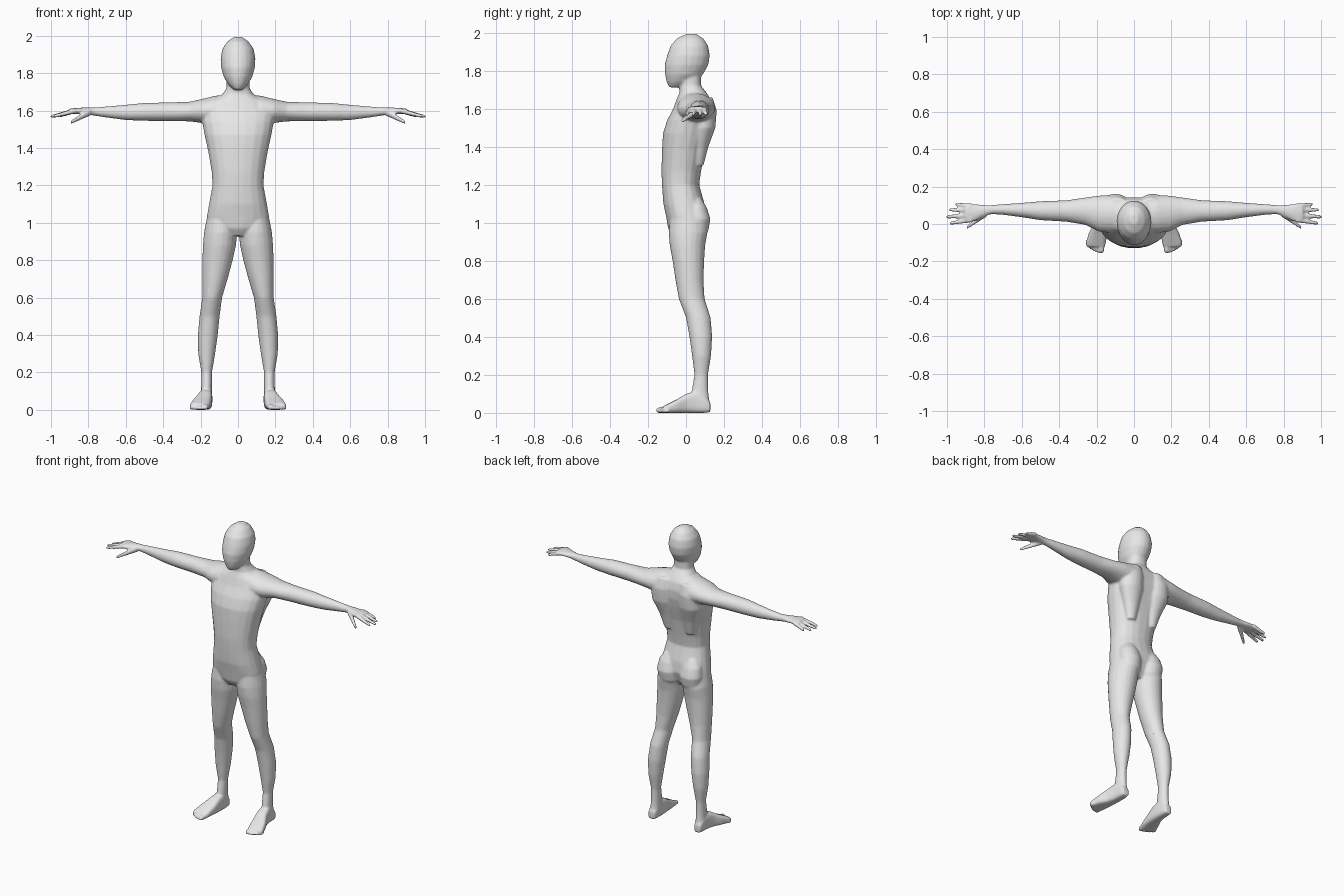
import bpy, bmesh, math
from mathutils import Vector

bm = bmesh.new()
ORDER = {'x': (0, 1, 2), 'y': (1, 0, 2), 'z': (2, 0, 1)}


def loft(axis, rings, side=1, n=20, power=1.0):
    """Skin closed rings given as (position, u min, u max, v min, v max)."""
    a, u, v = ORDER[axis]
    loops = []
    for pos, u0, u1, v0, v1 in rings:
        loop = []
        for i in range(n):
            t = 2 * math.pi * (i + 0.5) / n
            c, s = math.cos(t), math.sin(t)
            p = Vector()
            p[a] = pos
            p[u] = (u0 + u1) / 2 + (u1 - u0) / 2 * math.copysign(abs(c) ** power, c)
            p[v] = (v0 + v1) / 2 + (v1 - v0) / 2 * math.copysign(abs(s) ** power, s)
            p.x *= side
            loop.append(bm.verts.new(p))
        loops.append(loop)
    faces = [bm.faces.new(loops[0]), bm.faces.new(loops[-1])]
    for lo, hi in zip(loops, loops[1:]):
        for i in range(n):
            j = (i + 1) % n
            faces.append(bm.faces.new((lo[i], lo[j], hi[j], hi[i])))
    bmesh.ops.recalc_face_normals(bm, faces=faces)


def upright(rings, power=1.0):
    """Centred loft from (z, half width, front, back)."""
    loft('z', [(z, -w, w, f, b) for z, w, f, b in rings], power=power)


def digit(start, end, r0, r1, side):
    """Tapered finger along x."""
    rings = []
    for k in (0, 0.35, 0.7, 0.93, 1.0):
        p = Vector(start).lerp(Vector(end), k)
        r = (r0 + (r1 - r0) * k) * (0.6 if k == 1 else 1)
        rings.append((p.x, p.y - r, p.y + r, p.z - r, p.z + r))
    loft('x', rings, side, 10)


# head
upright([(1.712, .022, -.088, -.03), (1.74, .052, -.102, .04), (1.78, .077, -.111, .09),
         (1.83, .091, -.113, .118), (1.88, .094, -.1, .126), (1.93, .084, -.082, .117),
         (1.968, .058, -.05, .093), (1.993, .022, .0, .055)])

# neck and torso
upright([(.93, .06, -.07, .06), (.97, .12, -.095, .085), (1.03, .168, -.105, .105),
         (1.1, .156, -.12, .098), (1.2, .137, -.127, .07), (1.27, .141, -.13, .08),
         (1.38, .16, -.127, .1), (1.47, .18, -.122, .125), (1.54, .193, -.1, .14),
         (1.6, .195, -.068, .142), (1.65, .155, -.05, .13), (1.685, .085, -.035, .108),
         (1.72, .062, -.034, .08), (1.8, .06, -.03, .08)], power=.88)

for s in (1, -1):
    # buttock
    loft('z', [(.92, .03, .12, .0, .09), (.96, .014, .15, .0, .118), (1.02, .01, .16, .0, .129),
               (1.08, .02, .15, .0, .11), (1.13, .04, .12, .0, .08)], s)
    # shoulder blade
    loft('z', [(1.3, .05, .11, .03, .092), (1.4, .03, .14, .03, .118), (1.5, .02, .18, .03, .155),
               (1.59, .02, .18, .03, .162), (1.66, .03, .14, .04, .14)], s)
    # leg
    loft('z', [(1.06, .02, .16, -.08, .09), (.95, .004, .182, -.092, .114),
               (.88, .010, .188, -.086, .101), (.8, .028, .191, -.071, .096),
               (.7, .055, .191, -.056, .092), (.6, .085, .191, -.038, .098),
               (.5, .098, .206, .0, .13), (.4, .108, .215, .018, .138),
               (.3, .122, .213, .032, .132), (.2, .139, .196, .044, .116),
               (.12, .139, .197, .03, .117), (.04, .139, .2, .03, .125)], s)
    # foot
    loft('y', [(.128, .148, .194, .004, .055), (.1, .14, .2, .0, .09), (.05, .137, .205, .0, .115),
               (.0, .138, .217, .0, .1), (-.05, .143, .242, .0, .07),
               (-.1, .15, .258, .0, .045), (-.122, .156, .254, .0, .034)], s, power=.6)
    # toes
    for i in range(5):
        x = .174 + .0185 * i
        r = .015 if i == 0 else .011
        tip = -.156 + .0022 * i * i
        loft('y', [(-.09, x - r, x + r, .0, r * 2.2), (tip + .012, x - r, x + r, .0, r * 2),
                   (tip, x - r * .6, x + r * .6, .002, r * 1.4)], s, 10, .8)
    # arm
    loft('x', [(.05, -.02, .13, 1.53, 1.685), (.12, -.05, .155, 1.52, 1.68),
               (.19, -.04, .152, 1.533, 1.663), (.26, -.005, .142, 1.542, 1.647),
               (.36, .012, .127, 1.543, 1.644), (.5, .02, .122, 1.545, 1.641),
               (.6, .036, .113, 1.549, 1.631), (.7, .049, .106, 1.562, 1.622),
               (.78, .054, .1, 1.574, 1.616)], s)
    # palm
    loft('x', [(.75, .055, .1, 1.573, 1.616), (.8, .042, .102, 1.577, 1.617),
               (.85, .014, .107, 1.58, 1.615), (.89, .01, .111, 1.583, 1.612),
               (.905, .014, .108, 1.587, 1.609)], s)
    # fingers and thumb
    for y0, x1, y1, z1 in ((.022, .988, .003, 1.568), (.047, 1.004, .038, 1.567),
                           (.073, .99, .076, 1.567), (.097, .957, .106, 1.57)):
        digit((.87, y0, 1.599), (x1, y1, z1), .0145, .0095, s)
    digit((.79, .058, 1.593), (.896, -.02, 1.536), .021, .0105, s)

# one continuous skin
mesh = bpy.data.meshes.new("body")
bm.to_mesh(mesh)
bm.free()
body = bpy.data.objects.new("body", mesh)
bpy.context.collection.objects.link(body)
skin = bpy.data.materials.new("light grey")
skin.diffuse_color = (.8, .8, .8, 1)
mesh.materials.append(skin)

remesh = body.modifiers.new("fuse", 'REMESH')
remesh.mode = 'VOXEL'
remesh.voxel_size = .006
remesh.use_smooth_shade = True
relax = body.modifiers.new("relax", 'SMOOTH')
relax.factor = .5
relax.iterations = 8
thin = body.modifiers.new("thin", 'DECIMATE')
thin.ratio = .25
